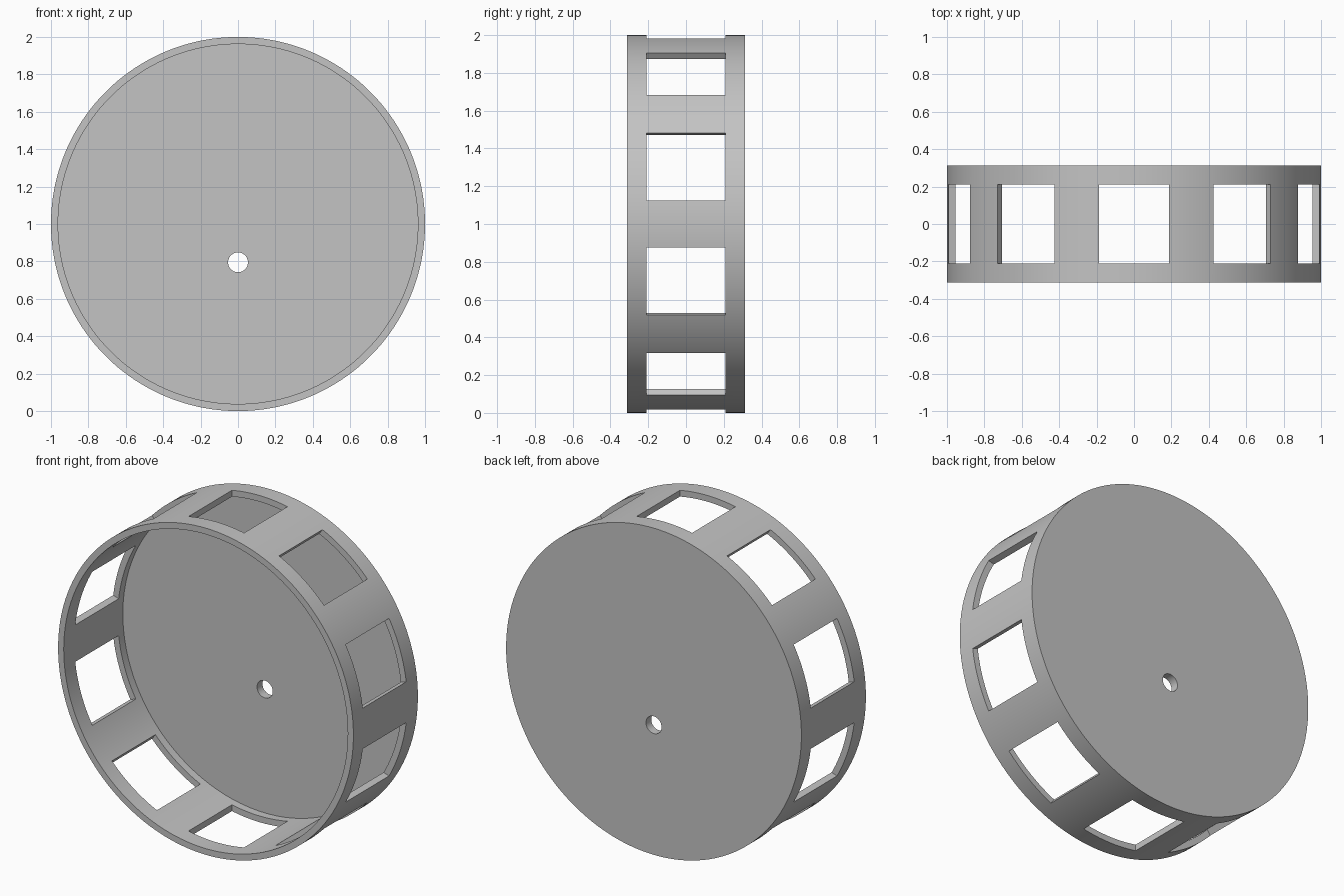
import bpy, bmesh, math
from mathutils import Matrix, Vector

cube = bpy.data.objects.get("Cube")
if cube:
    bpy.data.objects.remove(cube, do_unlink=True)

OUTER, INNER = 1.0, 0.962      # drum wall radii
HALF_DEPTH, PLATE_FRONT = 0.312, 0.26
WINDOWS, WINDOW_WIDTH, WINDOW_DEPTH = 10, 0.376, 0.42
SEGMENTS = 180
CENTRE = Matrix.Translation((0, 0, OUTER))

grey = bpy.data.materials.new("plain grey")
grey.use_nodes = True
colour = (0.55, 0.55, 0.55, 1)
grey.diffuse_color = colour
grey.node_tree.nodes["Principled BSDF"].inputs["Base Color"].default_value = colour


def make_object(name, bm):
    bmesh.ops.recalc_face_normals(bm, faces=bm.faces)
    mesh = bpy.data.meshes.new(name)
    bm.to_mesh(mesh)
    bm.free()
    mesh.materials.append(grey)
    obj = bpy.data.objects.new(name, mesh)
    bpy.context.collection.objects.link(obj)
    return obj


# Drum: open cup with rings of (radius, y) joined around the y axis
bm = bmesh.new()
profile = [(INNER, PLATE_FRONT), (INNER, -HALF_DEPTH), (OUTER, -HALF_DEPTH), (OUTER, HALF_DEPTH)]
rings = []
for radius, y in profile:
    angles = [math.tau * i / SEGMENTS for i in range(SEGMENTS)]
    rings.append([bm.verts.new((radius * math.cos(a), y, OUTER + radius * math.sin(a))) for a in angles])
for a, b in zip(rings, rings[1:]):
    for i in range(SEGMENTS):
        j = (i + 1) % SEGMENTS
        bm.faces.new((a[i], a[j], b[j], b[i]))
bm.faces.new(rings[0])
bm.faces.new(rings[-1])
drum = make_object("windowed_drum", bm)

# Cutters: a ring of window blocks and one round hole below the centre
bm = bmesh.new()
for k in range(WINDOWS):
    turn = Matrix.Rotation(math.tau * k / WINDOWS, 4, 'Y')
    place = CENTRE @ turn @ Matrix.Translation((0, 0, OUTER))
    size = Matrix.Diagonal((WINDOW_WIDTH, WINDOW_DEPTH, 0.4, 1))
    bmesh.ops.create_cube(bm, size=1, matrix=place @ size)
hole = Matrix.Translation((0, HALF_DEPTH, 0.795)) @ Matrix.Rotation(math.pi / 2, 4, 'X')
bmesh.ops.create_cone(bm, cap_ends=True, segments=48, radius1=0.053, radius2=0.053, depth=0.3, matrix=hole)
cutter = make_object("window_cutter", bm)
cutter.hide_render = True

# Cut the openings, then remove the cutter
cut = drum.modifiers.new("openings", 'BOOLEAN')
cut.operation = 'DIFFERENCE'
cut.solver = 'EXACT'
cut.object = cutter
bpy.ops.object.select_all(action='DESELECT')
bpy.context.view_layer.objects.active = drum
drum.select_set(True)
bpy.ops.object.modifier_apply(modifier=cut.name)
bpy.data.objects.remove(cutter, do_unlink=True)
bpy.ops.object.shade_smooth_by_angle(angle=math.radians(30))
